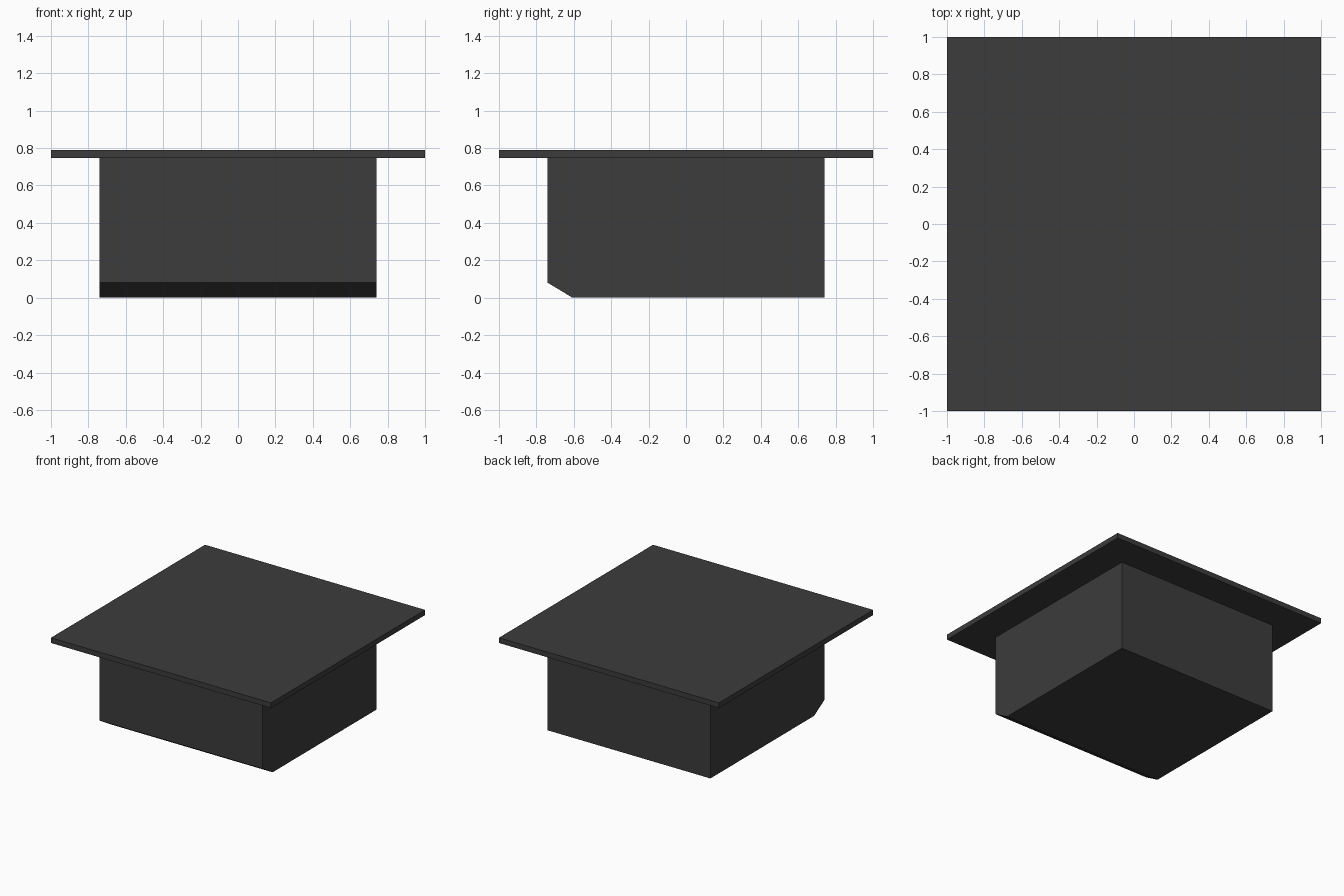
import bpy, bmesh

if "Cube" in bpy.data.objects:
    bpy.data.objects.remove(bpy.data.objects["Cube"])

# One charcoal colour for the whole cap
charcoal = bpy.data.materials.new("charcoal")
charcoal.diffuse_color = (0.045, 0.045, 0.045, 1.0)
charcoal.use_nodes = True
charcoal.node_tree.nodes["Principled BSDF"].inputs["Base Color"].default_value = charcoal.diffuse_color


def extrude_profile(name, profile, half_width):
    """Extrude a closed (y, z) profile along x, centred on x = 0."""
    bm = bmesh.new()
    face = bm.faces.new([bm.verts.new((-half_width, y, z)) for y, z in profile])
    moved = bmesh.ops.extrude_face_region(bm, geom=[face])["geom"]
    verts = [v for v in moved if isinstance(v, bmesh.types.BMVert)]
    bmesh.ops.translate(bm, verts=verts, vec=(2 * half_width, 0, 0))
    bmesh.ops.recalc_face_normals(bm, faces=bm.faces)
    mesh = bpy.data.meshes.new(name)
    bm.to_mesh(mesh)
    bm.free()
    mesh.materials.append(charcoal)
    obj = bpy.data.objects.new(name, mesh)
    bpy.context.collection.objects.link(obj)
    return obj


BODY, BOARD_Z, TOP = 0.74, 0.747, 0.79

# Cap body with the bevelled lower front edge
extrude_profile("cap_body", [(-BODY, 0.08), (-0.607, 0), (BODY, 0),
                             (BODY, BOARD_Z), (-BODY, BOARD_Z)], BODY)

# Flat square board on top
extrude_profile("cap_board", [(-1, BOARD_Z), (1, BOARD_Z), (1, TOP), (-1, TOP)], 1)
